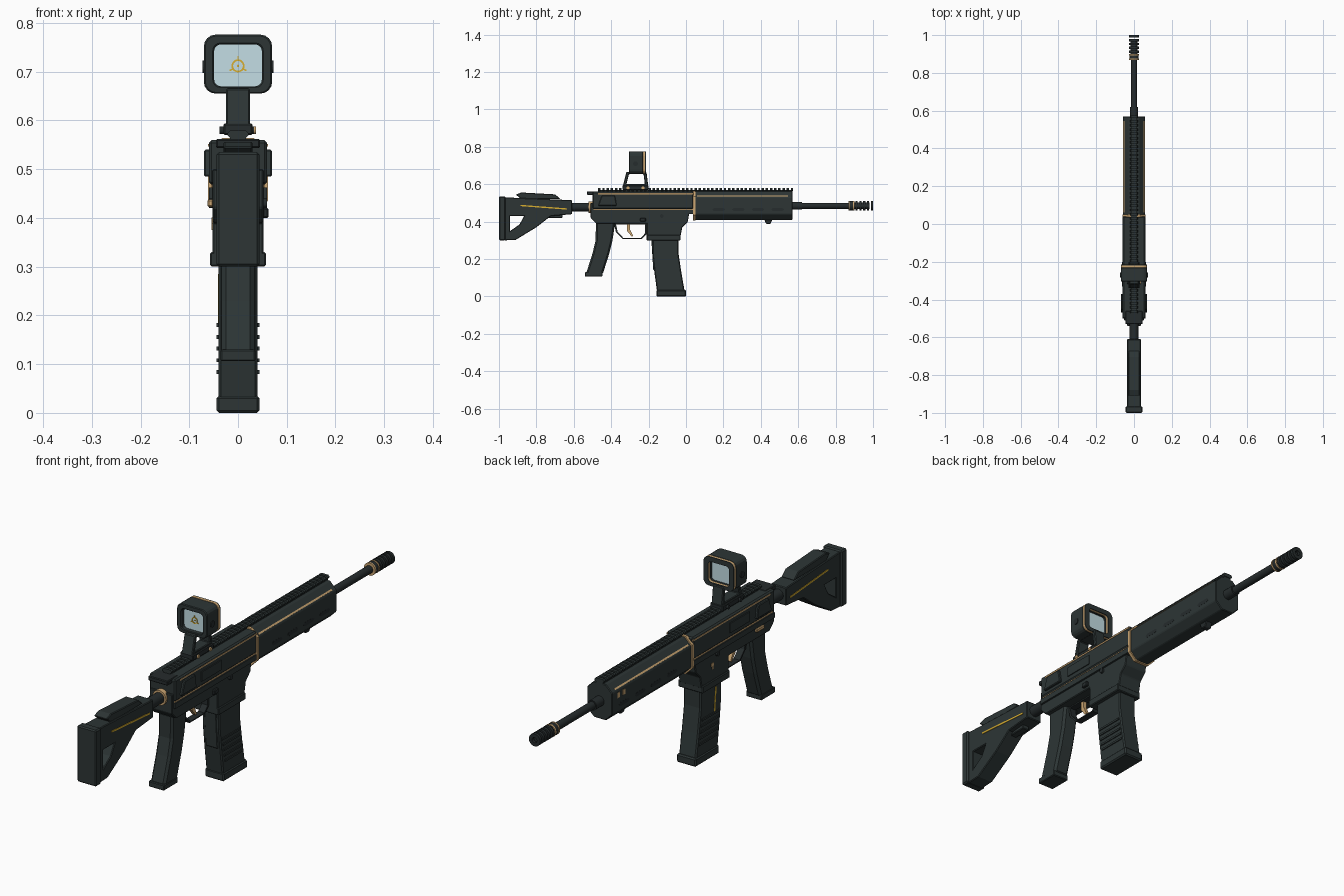
import bpy, bmesh, math
from mathutils import Vector

if "Cube" in bpy.data.objects:
    bpy.data.objects.remove(bpy.data.objects["Cube"])


def material(name, *rgb):
    mat = bpy.data.materials.new(name)
    mat.use_nodes = True
    mat.diffuse_color = (*rgb, 1)
    shader = mat.node_tree.nodes["Principled BSDF"]
    shader.inputs["Base Color"].default_value = (*rgb, 1)
    return mat


BODY = material("dark green grey", .026, .036, .036)
BLACK = material("black metal", .019, .025, .026)
TAN = material("tan brass", .6, .38, .17)
GOLD = material("amber paint", .68, .42, .03)
GLASS = material("pale blue glass", .55, .73, .78)

# Shared levels along the length and the height
REAR, JOINT, GUARD_END = -.5, .04, .57
FLOOR, SEAM, BORE, TOP = .39, .465, .485, .56


def slab(name, outline, start, end, mat=BODY, axis='x', bevel=.003, hole=None):
    """Extrude an outline along an axis; a hole has as many points as its outline."""
    bm = bmesh.new()

    def ring(points, depth):
        return [bm.verts.new((depth, u, v) if axis == 'x' else (u, depth, v)) for u, v in points]

    loops = [outline, hole] if hole else [outline]
    near = [ring(points, start) for points in loops]
    far = [ring(points, end) for points in loops]

    def bridge(first, second):
        for i in range(len(first)):
            bm.faces.new((first[i - 1], first[i], second[i], second[i - 1]))

    for first, second in zip(near, far):
        bridge(first, second)
    for cap in (near, far):
        if hole:
            bridge(*cap)
        else:
            bm.faces.new(cap[0])
    bmesh.ops.recalc_face_normals(bm, faces=bm.faces)
    mesh = bpy.data.meshes.new(name)
    bm.to_mesh(mesh)
    bm.free()
    mesh.materials.append(mat)
    part = bpy.data.objects.new(name, mesh)
    bpy.context.scene.collection.objects.link(part)
    if bevel:
        edge = part.modifiers.new("edge bevel", 'BEVEL')
        edge.width, edge.segments, edge.limit_method = bevel, 1, 'ANGLE'
    return part


def rect(left, right, low, high):
    return [(left, low), (right, low), (right, high), (left, high)]


def centred(name, outline, half, mat=BODY, bevel=.003, hole=None):
    """A side outline extruded equally to the left and the right."""
    return slab(name, outline, -half, half, mat, 'x', bevel, hole)


def block(name, half, back, front, low, high, mat=BODY, bevel=.003):
    return centred(name, rect(back, front, low, high), half, mat, bevel)


def pair(name, outline, out, mat=BODY, depth=.005, bevel=0):
    """The same plate on both flanks, its outer face at the given distance."""
    slab("left_" + name, outline, out - depth, out, mat, 'x', bevel)
    slab("right_" + name, outline, -out, depth - out, mat, 'x', bevel)


def limb(nodes):
    """Side outline around a path of (y, z, half depth) nodes."""
    return [(y - h, z) for y, z, h in nodes] + [(y + h, z) for y, z, h in reversed(nodes)]


def section(half, low, high, cut, steps=1):
    """Cross-section: a rectangle with its corners cut, or rounded in several steps."""
    turns = [math.pi / 2 * i / steps for i in range(steps + 1)]
    side = [(half - cut + cut * math.sin(t), low + cut - cut * math.cos(t)) for t in turns]
    side += [(x, low + high - z) for x, z in reversed(side)]
    return side + [(-x, z) for x, z in reversed(side)]


def shrunk(points, factor):
    """The outline scaled about its middle."""
    middle = sum((Vector(p) for p in points), Vector((0, 0))) / len(points)
    return [tuple(middle.lerp(Vector(p), factor)) for p in points]


def circle(radius, u, v, sides=20):
    turns = [math.tau * i / sides for i in range(sides)]
    return [(u + radius * math.cos(t), v + radius * math.sin(t)) for t in turns]


def tube(name, radius, back, front, mat=BLACK, height=BORE, bore=0):
    hole = circle(bore, 0, height) if bore else None
    part = slab(name, circle(radius, 0, height), back, front, mat, 'y', 0, hole)
    bpy.context.view_layer.objects.active = part
    part.select_set(True)
    bpy.ops.object.shade_smooth_by_angle()
    part.select_set(False)


# Stock: beam, curved brace around an opening, butt plate, cheek rest and tube
centred("stock_beam", [(-.97, .53), (-.61, .515), (-.61, .44), (-.72, .43), (-.97, .43)], .036)
centred("stock_brace", [(-.97, .3), (-.91, .303), (-.8, .37), (-.71, .44), (-.86, .44),
                        (-.89, .385), (-.97, .33)], .036)
block("stock_post", .036, -.98, -.94, .31, .52)
block("butt_plate", .044, -1, -.965, .3, .535, bevel=.005)
centred("cheek_rest", [(-.91, .545), (-.88, .556), (-.7, .546), (-.67, .52), (-.88, .52)], .03)
block("stock_latch", .015, -.74, -.66, .42, .44)
pair("stock_line", [(-.885, .483), (-.635, .464), (-.635, .471), (-.885, .49)], .038, GOLD)
tube("buffer_tube", .023, -.62, REAR, height=.478)
tube("buffer_ring", .031, -.52, REAR, TAN, height=.478)

# Receiver with a recessed seam, magazine well and controls
block("upper_receiver", .06, REAR, JOINT, SEAM + .003, TOP, bevel=.006)
block("receiver_belt", .06, REAR, JOINT, .44, SEAM - .003, bevel=0)
block("receiver_seam", .055, REAR + .005, JOINT, SEAM - .01, SEAM + .01, TAN, 0)
centred("lower_receiver", [(-.51, .5), (-.51, .42), (-.48, FLOOR), (-.21, FLOOR), (-.21, .32),
                           (-.03, .32), (-.02, .37), (.01, .4), (.02, SEAM)], .052)
block("magazine_well_lip", .057, -.21, -.03, .3, .33)
pair("receiver_top_line", rect(-.47, JOINT, .546, .552), .0615, TAN)
pair("rear_side_plate", [(-.47, BORE), (-.37, BORE), (-.38, .54), (-.45, .54)], .07, BODY, .02, .003)
pair("bolt_cover", rect(-.33, -.2, .49, .53), .064)
pair("pivot_pin", circle(.01, -.13, .43), .06, BLACK, .01)
slab("selector_lever", rect(-.43, -.38, .422, .438), -.063, -.05, TAN)
slab("magazine_catch", rect(-.245, -.215, .4, .42), .05, .063, BLACK)
block("charging_handle", .045, -.53, -.46, .543, .562, BLACK)
for width, low in ((.006, .375), (.016, .388)):
    left = -.1 - width / 2
    slab("magazine_well_mark", rect(left, left + width, low, low + .013), -.054, -.05, TAN, bevel=0)

# Handguard with collar, painted lines, slots and stud
slab("handguard", section(.058, .41, TOP, .03), JOINT, GUARD_END, axis='y')
slab("handguard_collar", section(.062, .406, TOP + .004, .03), JOINT - .003, JOINT + .01, TAN, 'y', 0)
for side, x in (("left", 1), ("right", -1)):
    edge = [(.055, .535), (.05, .54), (.047, .537), (.052, .532)]
    slab(side + "_handguard_line", [(x * u, v) for u, v in edge], .06, .545, TAN, 'y', 0)
for i in range(4):
    middle = .175 + i * .105
    pair("handguard_slot", limb([(middle, .457, .025), (middle, SEAM, .035), (middle, .473, .025)]),
         .0585, BLACK)
for start in (.485, .52):
    slab("handguard_mark", rect(start, start + .016, .498, .52), -.0595, -.056, TAN, bevel=0)
centred("sling_stud", limb([(.44, .388, .012), (.44, .42, .025)]), .015, BLACK)

# Top rail with repeated teeth
block("rail_base", .016, -.47, GUARD_END, .555, .57, BODY, 0)
teeth = slab("rail_teeth", section(.022, .564, .579, .006), -.47, -.457, BODY, 'y', 0)
repeat = teeth.modifiers.new("repeat", 'ARRAY')
repeat.count, repeat.use_relative_offset, repeat.use_constant_offset = 47, False, True
repeat.constant_offset_displace = (0, .0224, 0)

# Barrel and ribbed muzzle brake
tube("barrel", .016, GUARD_END - .02, .9)
tube("barrel_sleeve", .021, GUARD_END - .02, .62)
tube("muzzle_collar", .025, .87, .9)
tube("muzzle_core", .018, .9, .98)
for i in range(5):
    back = .906 + i * .0205
    tube("muzzle_rib", .026, back, back + .012, bore=.011)
for back in (.868, .893):
    tube("muzzle_ring", .0265, back, back + .007, TAN)

# Grip, trigger and guard
centred("grip", limb([(-.43, .4, .052), (-.438, .3, .045), (-.455, .23, .045), (-.49, .12, .045)]),
        .034, bevel=.009)
block("grip_base", .036, -.54, -.447, .106, .13)
guard = [(-.385, FLOOR), (-.375, .345), (-.34, .308), (-.235, .308), (-.21, .335), (-.21, FLOOR)]
centred("trigger_guard", guard, .014, BLACK, 0, shrunk(guard, .88))
centred("trigger", [(-.315, FLOOR), (-.315, .35), (-.29, .32), (-.283, .325), (-.3, .36),
                    (-.3, FLOOR)], .008, TAN, 0)

# Curved magazine with side ribs
centred("magazine", limb([(-.11, .32, .07), (-.11, .23, .07), (-.097, .13, .072), (-.08, .02, .074)]),
        .04, bevel=.005)
block("magazine_base", .044, -.158, 0, 0, .035, bevel=.005)
for i in range(5):
    low = .08 + i * .024
    middle = -.085 - i * .005
    pair("magazine_rib", rect(middle - .06, middle + .06, low, low + .008), .044, BODY)
slab("magazine_line", limb([(-.14, .285, .004), (-.13, .18, .004)]), -.041, -.038, GOLD, bevel=0)
centred("magazine_spine", limb([(-.175, .3, .01), (-.165, .14, .01)]), .028)

# Optic: clamp, open mount, hood with a brass band, window and knobs
block("sight_clamp", .03, -.34, -.2, .57, .594, BLACK)
mount = limb([(-.27, .59, .068), (-.265, .665, .054)])
centred("sight_mount", mount, .025, hole=shrunk(mount, .72))
for y in (-.31, -.23):
    slab("clamp_screw", circle(.008, y, .58), -.038, .033, BLACK, bevel=0)
    slab("clamp_nut", circle(.008, y, .58), .03, .037, TAN, bevel=0)
window = section(.049, .67, .756, .014, 4)
hood = section(.07, .655, .776, .024, 4)
slab("sight_hood", hood, -.304, -.229, axis='y', hole=window)
slab("hood_band", hood, -.229, -.219, TAN, 'y', 0, window)
slab("hood_rim", hood, -.219, -.215, axis='y', bevel=0, hole=window)
slab("sight_glass", window, -.285, -.24, GLASS, 'y', 0)
pair("hood_knob", circle(.013, -.27, .71), .073, BLACK)

# Painted aiming mark: ring, dot and three ticks
aim = Vector((0, .712))
slab("reticle_ring", circle(.0135, *aim), -.288, -.284, GOLD, 'y', 0, circle(.01, *aim))
slab("reticle_dot", circle(.0025, *aim), -.288, -.284, GOLD, 'y', 0)
for turn in range(3):
    out = Vector((math.sin(math.tau * turn / 3), math.cos(math.tau * turn / 3)))
    across = out.orthogonal() * .0015
    tick = [aim + out * .012 + across, aim + out * .02 + across,
            aim + out * .02 - across, aim + out * .012 - across]
    slab("reticle_tick", tick, -.288, -.284, GOLD, 'y', 0)
